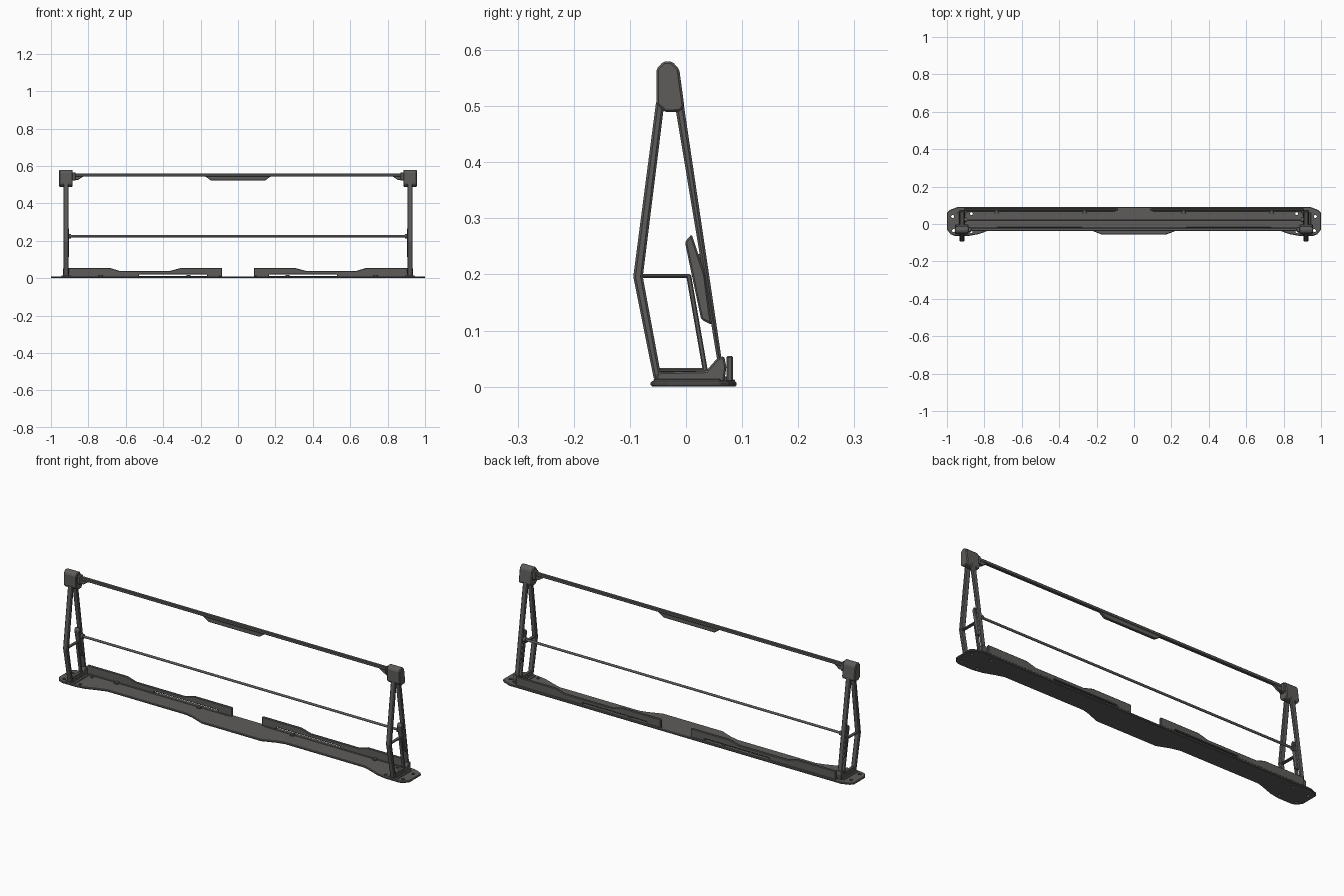
import bpy, bmesh

dark = bpy.data.materials.new("dark_metal")
dark.diffuse_color = (0.11, 0.107, 0.104, 1)


def prism(name, axis, pts, lo, hi, bevel=0.0, mirror=False):
    """Extrude a 2D profile along an axis from lo to hi."""
    place = {'x': lambda a, b, t: (t, a, b),
             'y': lambda a, b, t: (a, t, b),
             'z': lambda a, b, t: (a, b, t)}[axis]
    bm = bmesh.new()
    rings = [[bm.verts.new(place(a, b, t)) for a, b in pts] for t in (lo, hi)]
    for ring in rings:
        bm.faces.new(ring)
    n = len(pts)
    for i in range(n):
        j = (i + 1) % n
        bm.faces.new((rings[0][i], rings[0][j], rings[1][j], rings[1][i]))
    bmesh.ops.recalc_face_normals(bm, faces=bm.faces)
    mesh = bpy.data.meshes.new(name)
    bm.to_mesh(mesh)
    bm.free()
    mesh.materials.append(dark)
    ob = bpy.data.objects.new(name, mesh)
    bpy.context.collection.objects.link(ob)
    if bevel:
        m = ob.modifiers.new("bevel", 'BEVEL')
        m.width, m.segments, m.limit_method = bevel, 1, 'ANGLE'
    if mirror:
        ob.modifiers.new("mirror", 'MIRROR')
    return ob


def box(name, x, y, z, bevel=0.0, mirror=True):
    pts = [(y[0], z[0]), (y[1], z[0]), (y[1], z[1]), (y[0], z[1])]
    return prism(name, 'x', pts, x[0], x[1], bevel, mirror)


def cylinder(name, radius, depth, loc, rot=(0, 0, 0), sides=16):
    bpy.ops.mesh.primitive_cylinder_add(vertices=sides, radius=radius, depth=depth,
                                        location=loc, rotation=rot)
    ob = bpy.context.object
    ob.name = name
    ob.data.materials.append(dark)
    bpy.ops.object.shade_smooth_by_angle()
    return ob


def both_sides(half):
    """Complete a symmetric outline given its +x half."""
    return half + [(-a, b) for a, b in reversed(half)]


# Base plate with wide ends and a wide middle
plate = prism("base_plate", 'z', both_sides([
    (0.17, -0.057), (0.24, -0.03), (0.28, -0.02), (0.73, -0.02), (0.77, -0.032),
    (0.83, -0.054), (0.88, -0.063), (0.96, -0.063), (0.98, -0.055), (1.0, -0.03),
    (1.0, 0.06), (0.985, 0.075), (0.945, 0.09)]), 0.0, 0.010, 0.003)

# Screw holes through the plate
for s in (-1, 1):
    for x, y in ((0.97, 0.04), (0.965, -0.035), (0.87, -0.04), (0.87, 0.055)):
        cutter = cylinder("hole_cutter", 0.008, 0.1, (s * x, y, 0), sides=12)
        cutter.hide_render = True
        cutter.hide_viewport = True
        m = plate.modifiers.new("hole", 'BOOLEAN')
        m.operation, m.object, m.solver = 'DIFFERENCE', cutter, 'EXACT'

# Stepped rails along the back edge, with a long slot underneath
prism("back_rail", 'y', [
    (0.085, 0.008), (0.165, 0.008), (0.165, 0.021), (0.53, 0.021), (0.53, 0.008),
    (0.91, 0.008), (0.91, 0.055), (0.685, 0.055), (0.635, 0.040), (0.36, 0.040),
    (0.305, 0.055), (0.085, 0.055)], 0.072, 0.084, 0.003, True)
box("rail_foot", (0.10, 0.90), (0.068, 0.087), (0.008, 0.013), 0.001)
for x in (0.265, 0.735):
    box("rail_bracket", (x - 0.01, x + 0.01), (0.055, 0.075), (0.008, 0.018), 0.002)

# Side frames: bent front leg, straight rear leg, inner strut and crossbars
X = (0.906, 0.933)
prism("front_leg", 'x', [
    (-0.053, 0.51), (-0.094, 0.196), (-0.057, 0.012), (-0.043, 0.012),
    (-0.077, 0.196), (-0.038, 0.51)], *X, 0.004, True)
prism("rear_leg", 'x', [
    (-0.021, 0.51), (0.056, 0.045), (0.056, 0.010), (0.069, 0.012),
    (-0.005, 0.51)], *X, 0.004, True)
prism("inner_strut", 'x', [
    (0.000, 0.200), (0.030, 0.028), (0.039, 0.028), (0.009, 0.200)],
    0.911, 0.928, 0.002, True)
box("middle_crossbar", (0.911, 0.928), (-0.085, 0.008), (0.194, 0.201), 0.002)
box("lower_crossbar", (0.911, 0.928), (-0.05, 0.037), (0.026, 0.033), 0.002)
prism("frame_foot", 'x', [
    (-0.057, 0.008), (0.068, 0.008), (0.072, 0.035), (0.068, 0.055), (0.055, 0.05),
    (0.036, 0.028), (-0.05, 0.026)], 0.904, 0.935, 0.003, True)
box("foot_flange", (0.892, 0.945), (-0.058, 0.062), (0.008, 0.014), 0.002)

# Mount on the front of each rear leg, holding the middle rod
prism("rod_mount", 'x', [
    (-0.002, 0.258), (0.010, 0.272), (0.034, 0.200), (0.046, 0.110),
    (0.027, 0.120)], 0.904, 0.933, 0.003, True)
cylinder("middle_rod", 0.006, 1.83, (0, 0.022, 0.225), (0, 1.5708, 0))
for s in (-1, 1):
    cylinder("rod_collar", 0.012, 0.014, (s * 0.901, 0.022, 0.225), (0, 1.5708, 0))

# Chamfered head caps on the side frames
prism("head_cap", 'x', [
    (-0.053, 0.503), (-0.037, 0.489), (-0.010, 0.490), (-0.003, 0.500),
    (-0.012, 0.566), (-0.025, 0.580), (-0.040, 0.580), (-0.053, 0.566)],
    0.884, 0.957, 0.004, True)
box("head_socket", (0.868, 0.888), (-0.043, -0.016), (0.522, 0.566), 0.004)

# Top bar with a deeper grip in the middle and gussets at the ends
box("top_bar", (-0.89, 0.89), (-0.038, -0.020), (0.544, 0.560), 0.003, False)
prism("grip_plate", 'y', both_sides([(0.145, 0.523), (0.178, 0.546)]),
      -0.036, -0.022, 0.002)
prism("end_gusset", 'y', [
    (0.89, 0.525), (0.855, 0.525), (0.825, 0.546), (0.89, 0.546)],
    -0.037, -0.021, 0.002, True)
